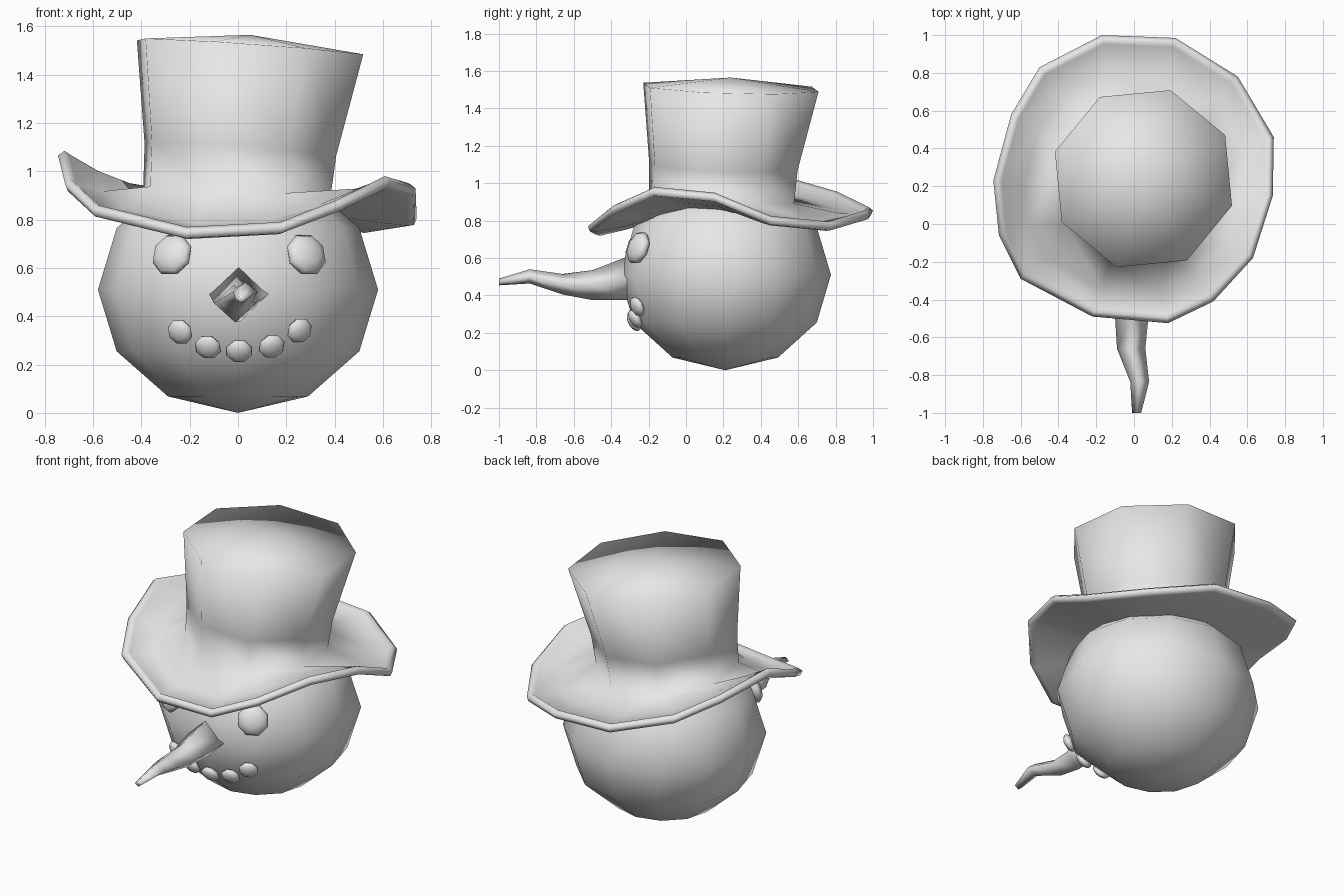
import bpy, bmesh
from math import sin, cos, radians, atan2, pi
from mathutils import Vector, Matrix

cube = bpy.data.objects.get("Cube")
if cube:
    bpy.data.objects.remove(cube, do_unlink=True)

grey = bpy.data.materials.new("plain grey")
grey.use_nodes = True
grey.diffuse_color = (0.8, 0.8, 0.8, 1)
grey.node_tree.nodes["Principled BSDF"].inputs["Base Color"].default_value = (0.8, 0.8, 0.8, 1)

HEAD = Vector((0, 0.21, 0.51))
HEAD_R = Vector((0.58, 0.565, 0.51))


def finish(name, bm):
    """Turn a bmesh into a smooth grey object."""
    bmesh.ops.recalc_face_normals(bm, faces=bm.faces[:])
    for f in bm.faces:
        f.smooth = True
    mesh = bpy.data.meshes.new(name)
    bm.to_mesh(mesh)
    bm.free()
    mesh.materials.append(grey)
    obj = bpy.data.objects.new(name, mesh)
    bpy.context.collection.objects.link(obj)
    return obj


def ball(name, segments, rings, matrix):
    bm = bmesh.new()
    bmesh.ops.create_uvsphere(bm, u_segments=segments, v_segments=rings, radius=1, matrix=matrix)
    return finish(name, bm)


def add_ring(bm, points):
    return [bm.verts.new(p) for p in points]


def loft(bm, a, b):
    """Quads between two rings of the same size."""
    n = len(a)
    for i in range(n):
        j = (i + 1) % n
        bm.faces.new((a[i], a[j], b[j], b[i]))


def zip_rings(bm, a, b, centre):
    """Triangles between two anticlockwise rings of different sizes."""
    def angles(ring):
        start = atan2(a[0].co.y - centre.y, a[0].co.x - centre.x)
        return [(atan2(v.co.y - centre.y, v.co.x - centre.x) - start) % (2 * pi) for v in ring]
    ang_b = angles(b)
    first = ang_b.index(min(ang_b))
    b = b[first:] + b[:first]
    ta, tb = angles(a), angles(b)
    ta[0] = 0
    ta.append(2 * pi)
    tb.append(tb[0] + 2 * pi)
    i = j = 0
    while i < len(a) or j < len(b):
        va, vb = a[i % len(a)], b[j % len(b)]
        if j == len(b) or (i < len(a) and ta[i + 1] <= tb[j + 1]):
            bm.faces.new((va, vb, a[(i + 1) % len(a)]))
            i += 1
        else:
            bm.faces.new((va, vb, b[(j + 1) % len(b)]))
            j += 1


# Head
ball("head", 12, 6, Matrix.Translation(HEAD) @ Matrix.Diagonal((*HEAD_R, 1)))


# Eyes and mouth buttons: flattened balls lying on the head
def button(name, x, z, radius, thickness):
    u, w = x / HEAD_R.x, (z - HEAD.z) / HEAD_R.z
    v = -(1 - u * u - w * w) ** 0.5
    pos = Vector((x, HEAD.y + v * HEAD_R.y, z))
    normal = Vector((u / HEAD_R.x, v / HEAD_R.y, w / HEAD_R.z)).normalized()
    turn = normal.to_track_quat('Z', 'Y').to_matrix().to_4x4()
    size = Matrix.Diagonal((radius, radius, thickness, 1))
    spin = Matrix.Rotation(radians(22.5), 4, 'Z')
    ball(name, 8, 6, Matrix.Translation(pos) @ turn @ size @ spin)


for name, x in (("right_eye", -0.273), ("left_eye", 0.283)):
    button(name, x, 0.655, 0.092, 0.042)
for i, (x, z) in enumerate(((-0.24, 0.335), (-0.125, 0.272), (0.005, 0.255), (0.14, 0.275), (0.255, 0.34))):
    button("mouth_button_%d" % (i + 1), x, z, 0.056, 0.028)

# Nose: crooked four-sided taper, as y, centre x, centre z, half width, half height
bm = bmesh.new()
rings = []
for y, x, z, w, h in ((-0.30, 0.005, 0.495, 0.125, 0.118), (-0.50, -0.012, 0.455, 0.088, 0.08),
                      (-0.66, -0.015, 0.46, 0.075, 0.055), (-0.835, 0.03, 0.502, 0.05, 0.038),
                      (-1.0, 0.014, 0.472, 0.024, 0.018)):
    rings.append(add_ring(bm, [(x + w, y, z), (x, y, z + h), (x - w, y, z), (x, y, z - h)]))
for a, b in zip(rings, rings[1:]):
    loft(bm, a, b)
bm.faces.new(rings[0])
bm.faces.new(rings[-1])
finish("nose", bm)

# Hat: leaning eight-sided crown joined to a wavy brim
bm = bmesh.new()


def crown_ring(x, y, z, radius, lean_x, lean_y):
    points = []
    for k in range(8):
        t = radians(28 + 45 * k)
        dx, dy = radius * cos(t), radius * sin(t)
        points.append((x + dx, y + dy, z + lean_x * dx + lean_y * dy))
    return add_ring(bm, points)


top = crown_ring(0.05, 0.24, 1.513, 0.49, -0.07, -0.03)
waist = crown_ring(0.01, 0.20, 1.09, 0.415, -0.07, -0.03)
base = crown_ring(-0.005, 0.19, 0.91, 0.405, -0.06, -0.03)
loft(bm, top, waist)
loft(bm, waist, base)
peak = bm.verts.new((0.05, 0.24, 1.565))
for k in range(8):
    bm.faces.new((top[k], top[(k + 1) % 8], peak))

brim = [Vector(p) for p in (
    (0.74, 0.46, 0.80), (0.55, 0.78, 0.77), (0.22, 0.985, 0.83), (-0.17, 1.0, 0.85), (-0.50, 0.83, 0.93),
    (-0.65, 0.58, 1.0), (-0.745, 0.23, 1.06), (-0.715, -0.06, 0.94), (-0.60, -0.29, 0.835),
    (-0.22, -0.49, 0.745), (0.18, -0.525, 0.765), (0.42, -0.41, 0.855), (0.63, -0.18, 0.955), (0.735, 0.15, 0.925))]
middle = Vector((0, 0.21, 0.9))


def brim_ring(scale, rise, flatten=1.0):
    points = []
    for p in brim:
        q = middle + (p - middle) * scale
        q.z = middle.z + (p.z - middle.z) * flatten + rise
        points.append(q)
    return add_ring(bm, points)


inner = brim_ring(0.78, -0.01, 0.7)
zip_rings(bm, base, inner, Vector((0, 0.19, 0)))
rings = [inner, brim_ring(0.94, 0.012), brim_ring(0.965, 0.025), brim_ring(1.0, 0.005),
         brim_ring(0.985, -0.022), brim_ring(0.95, -0.025), brim_ring(0.76, -0.04, 0.7), brim_ring(0.5, -0.05, 0.3)]
for a, b in zip(rings, rings[1:]):
    loft(bm, a, b)
finish("hat", bm)
